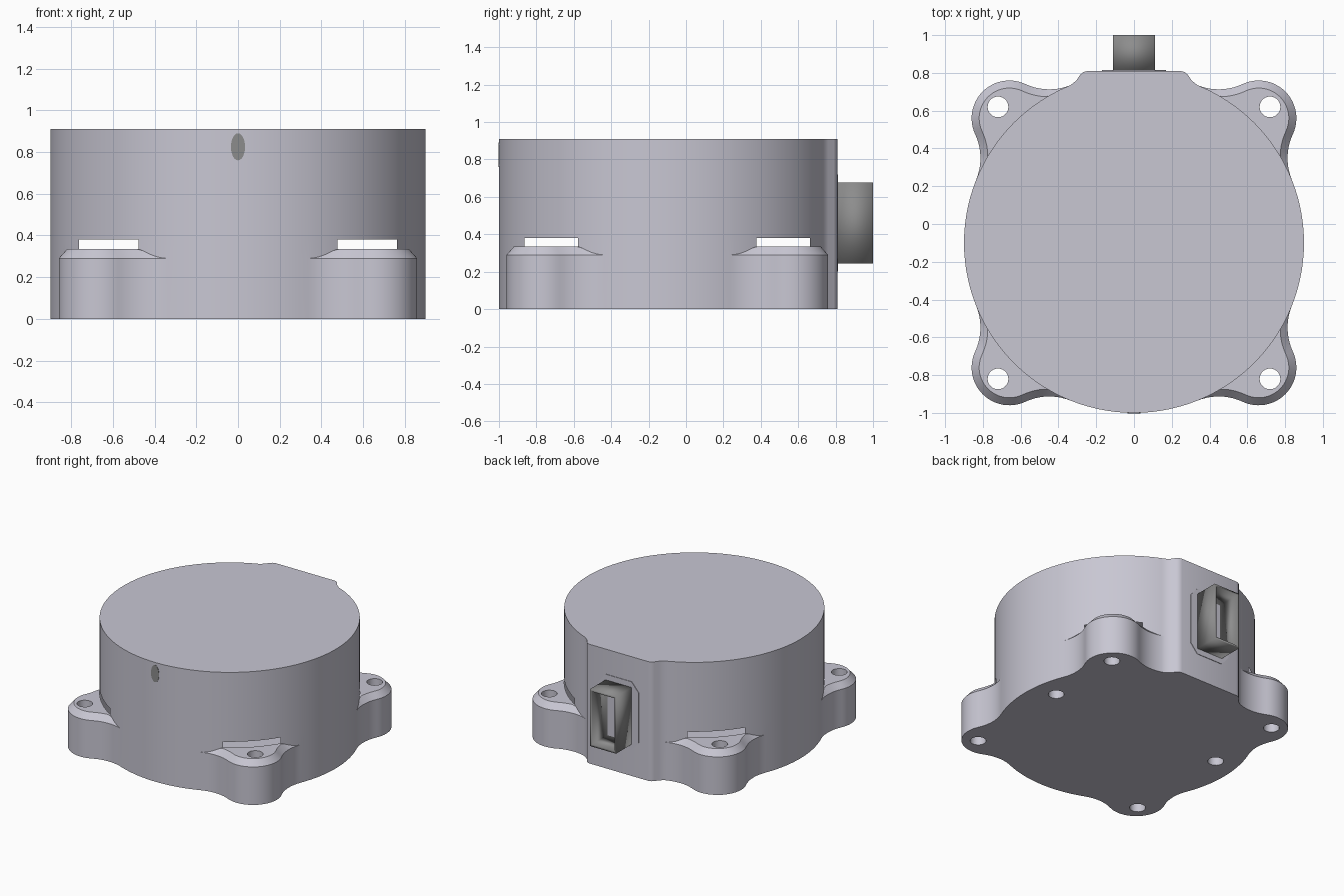
import bpy, bmesh, math

if "Cube" in bpy.data.objects:
    bpy.data.objects.remove(bpy.data.objects["Cube"], do_unlink=True)


def material(name, rgb):
    m = bpy.data.materials.new(name)
    m.use_nodes = True
    m.diffuse_color = (*rgb, 1)
    m.node_tree.nodes["Principled BSDF"].inputs["Base Color"].default_value = (*rgb, 1)
    return m


housing_grey = material("housing grey", (0.58, 0.57, 0.65))
plug_grey = material("plug grey", (0.265, 0.265, 0.265))


def finish(bm, name, mat, location=(0, 0, 0)):
    bmesh.ops.recalc_face_normals(bm, faces=bm.faces[:])
    mesh = bpy.data.meshes.new(name)
    bm.to_mesh(mesh)
    bm.free()
    ob = bpy.data.objects.new(name, mesh)
    ob.location = location
    mesh.materials.append(mat)
    bpy.context.collection.objects.link(ob)
    bpy.ops.object.select_all(action="DESELECT")
    ob.select_set(True)
    bpy.context.view_layer.objects.active = ob
    bpy.ops.object.shade_smooth_by_angle(angle=math.radians(30))
    return ob


def unit(a):
    return complex(math.cos(a), math.sin(a))


# Half outline of one mounting ear about its own axis: fillet, then lobe
R, LOBE_D, LOBE_R, FILLET = 0.9, 0.933, 0.2, 0.3
SHOULDER, EAR_TOP, SLOT_TOP, TOP, CHAMFER = 0.29, 0.335, 0.38, 0.91, 0.04
reach = R + FILLET
alpha = math.acos((reach**2 + LOBE_D**2 - (LOBE_R + FILLET)**2) / (2 * reach * LOBE_D))
centre = reach * unit(-alpha)
to_lobe = LOBE_D - centre
beta = math.atan2(to_lobe.imag, to_lobe.real)
half = []
for i in range(10):
    d = unit(math.pi - alpha + (beta - math.pi + alpha) * i / 10)
    half.append((centre + FILLET * d, d))
for i in range(13):
    d = unit((beta - math.pi) * (1 - i / 12))
    half.append((LOBE_D + LOBE_R * d, -d))
ear = half + [(p.conjugate(), n.conjugate()) for p, n in half[-2::-1]]

bm = bmesh.new()


def vert(p, z):
    return bm.verts.new((p.real, p.imag, z))


def face(*vs):
    vs = list(dict.fromkeys(vs))
    if len(vs) > 2:
        bm.faces.new(vs)


def edge(a, b):
    return bm.edges.get((a, b)) or bm.edges.new((a, b))


# Columns around the housing: ears alternate with plain wall
columns = []


def add_column(outer, body, inset, t, q):
    low, mid = vert(outer, 0), vert(outer, SHOULDER)
    z = SHOULDER + (EAR_TOP - SHOULDER) * t
    if t < 0.01:
        arc = inner = mid
    else:
        arc = vert(body, z)
        inner = vert(inset, z) if t == 1 else arc
    columns.append((low, mid, inner, arc, vert(body, SLOT_TOP), vert(body, TOP), q))


back_half = [(0.305, 0.86), (0.285, 0.89), (0.268, 0.905), (0.245, 0.91)]
for q in range(4):
    axis = unit(math.pi / 4 + q * math.pi / 2)
    for p, n in ear:
        p, n = p * axis, n * axis
        t = max(0, min(1, (abs(p) - R) / CHAMFER))
        inset = p + n * CHAMFER * t
        body = inset / abs(inset) * R if t >= 0.01 else p
        add_column(p, body, inset, t, q)
    if q == 0:
        wall = [complex(x, y) for x, y in back_half]
        wall += [complex(-x, y) for x, y in reversed(back_half)]
    else:
        span = math.pi / 2 - 2 * alpha
        wall = [R * axis * unit(alpha + span * i / 14) for i in range(1, 14)]
    for p in wall:
        add_column(p, p, p, 0, None)

ear_edges = {q: set() for q in range(4)}
bottom_edges = []
for a, b in zip(columns, columns[1:] + columns[:1]):
    face(a[0], b[0], b[1], a[1])
    face(a[1], b[1], b[2], a[2])
    open_slot = a[2] != a[3] and b[2] != b[3]
    if not open_slot:
        face(a[3], b[3], b[4], a[4])
    face(a[4], b[4], b[5], a[5])
    bottom_edges.append(edge(a[0], b[0]))
    if a[2] != a[3] or b[2] != b[3]:
        ear_edges[a[6]] |= {edge(a[2], b[2]), edge(a[3], b[3])}
face(*[c[5] for c in columns])


# Screw holes: through the ears, blind under the body
def hole(x, y, depth):
    rings = [[vert(complex(x, y) + 0.055 * unit(i * math.tau / 24), z)
              for i in range(24)] for z in (0, depth)]
    loops = [[edge(r[i - 1], r[i]) for i in range(24)] for r in rings]
    for i in range(24):
        face(rings[0][i - 1], rings[0][i], rings[1][i], rings[1][i - 1])
    bottom_edges.extend(loops[0])
    return rings[1], loops[1]


for q, (sx, sy) in enumerate([(1, 1), (-1, 1), (-1, -1), (1, -1)]):
    ring, loop = hole(0.72 * sx, 0.72 * sy, EAR_TOP)
    bmesh.ops.triangle_fill(bm, use_beauty=True, normal=(0, 0, 1),
                            edges=list(ear_edges[q]) + loop)
for sx in (-1, 1):
    face(*hole(0.72 * sx, 0.12, 0.2)[0])
bmesh.ops.triangle_fill(bm, use_beauty=True, normal=(0, 0, -1), edges=bottom_edges)
finish(bm, "housing", housing_grey, (0, -0.1, 0))

# Hollow plug socket on the back
bm = bmesh.new()
bmesh.ops.create_cube(bm, size=1)
bmesh.ops.delete(bm, geom=[f for f in bm.faces if abs(f.normal.y) > 0.5], context="FACES")
bmesh.ops.scale(bm, vec=(0.22, 0.19, 0.435), verts=bm.verts)
socket = finish(bm, "plug_socket", plug_grey, (0, 0.905, 0.46))
shell = socket.modifiers.new("wall", "SOLIDIFY")
shell.thickness = 0.022
shell.offset = -1


# Thin plates: socket surround and front indicator
def plate(name, points, y, mat):
    bm = bmesh.new()
    f = bm.faces.new([bm.verts.new((x, y, z)) for x, z in points])
    out = bmesh.ops.extrude_face_region(bm, geom=[f])["geom"]
    bmesh.ops.translate(bm, vec=(0, 0.008, 0),
                        verts=[v for v in out if isinstance(v, bmesh.types.BMVert)])
    finish(bm, name, mat)


plate("socket_surround", [(-0.17, 0.27), (-0.11, 0.2), (0.11, 0.2), (0.17, 0.27),
                          (0.17, 0.65), (0.11, 0.72), (-0.11, 0.72), (-0.17, 0.65)],
      0.806, housing_grey)
oval = [unit(i * math.tau / 24) for i in range(24)]
plate("front_indicator", [(0.034 * d.real, 0.825 + 0.065 * d.imag) for d in oval],
      -1.002, plug_grey)
